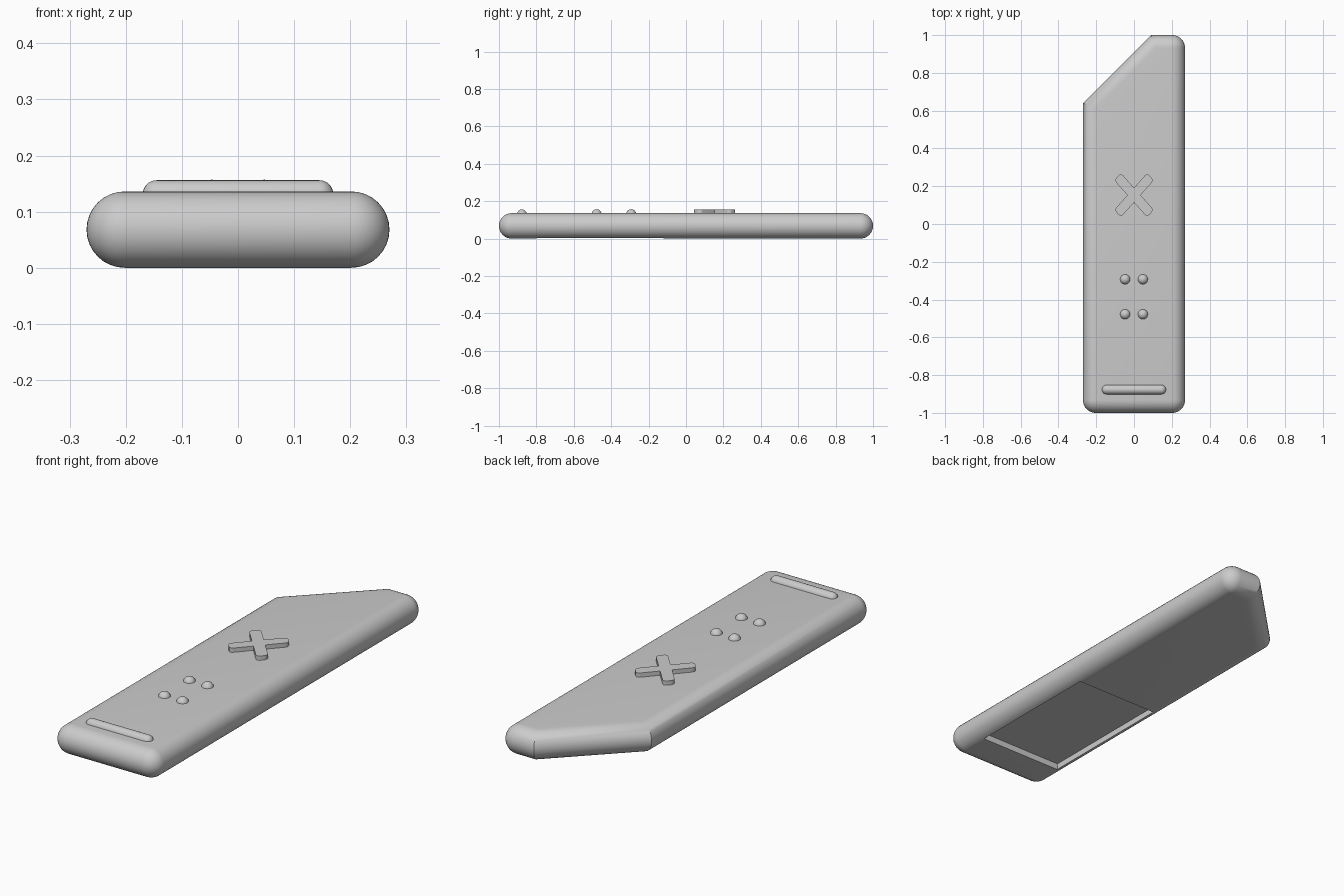
import bpy, bmesh, math
from mathutils import Vector, Matrix

if "Cube" in bpy.data.objects:
    bpy.data.objects.remove(bpy.data.objects["Cube"])

plastic = bpy.data.materials.new("grey_plastic")
plastic.use_nodes = True
GREY = (0.6, 0.6, 0.6, 1)
plastic.diffuse_color = GREY
plastic.node_tree.nodes["Principled BSDF"].inputs["Base Color"].default_value = GREY


def finish(bm, name):
    bmesh.ops.recalc_face_normals(bm, faces=bm.faces)
    mesh = bpy.data.meshes.new(name)
    bm.to_mesh(mesh)
    bm.free()
    mesh.materials.append(plastic)
    obj = bpy.data.objects.new(name, mesh)
    bpy.context.collection.objects.link(obj)
    return obj


def smooth(obj):
    bpy.ops.object.select_all(action="DESELECT")
    obj.select_set(True)
    bpy.context.view_layer.objects.active = obj
    bpy.ops.object.shade_smooth_by_angle(angle=math.radians(30))


def rounded_slab(name, core, r, z, steps=16, corner=10):
    """Half-round edge of radius r around a counter-clockwise core outline.
    Each core point is (x, y, rounded); other corners are mitred."""
    pts = [Vector(p[:2]) for p in core]
    outline = []
    for i, p in enumerate(pts):
        a, b = p - pts[i - 1], pts[(i + 1) % len(pts)] - p
        start = math.atan2(-a.x, a.y)
        turn = (math.atan2(-b.x, b.y) - start) % math.tau
        if core[i][2]:
            for k in range(corner + 1):
                t = start + turn * k / corner
                outline.append((p, Vector((math.cos(t), math.sin(t)))))
        else:
            t = start + turn / 2
            outline.append((p, Vector((math.cos(t), math.sin(t))) / math.cos(turn / 2)))
    bm = bmesh.new()
    rings = []
    for s in range(steps + 1):
        t = math.pi * (s / steps - 0.5)
        rho, h = r * math.cos(t), z + r * math.sin(t)
        rings.append([bm.verts.new((*(p + d * rho), h)) for p, d in outline])
    n = len(outline)
    for low, high in zip(rings, rings[1:]):
        for i in range(n):
            j = (i + 1) % n
            bm.faces.new((low[i], low[j], high[j], high[i]))
    if len(core) > 2:
        bm.faces.new(rings[0][::-1])
        bm.faces.new(rings[-1])
    bmesh.ops.remove_doubles(bm, verts=bm.verts, dist=1e-5)
    bmesh.ops.dissolve_degenerate(bm, edges=bm.edges, dist=1e-5)
    return finish(bm, name)


# Body: long slab with one corner cut off at 45 degrees
R, HALF, TOP = 0.068, 0.27, 0.136
x, y, m = HALF - R, 1 - R, R * math.tan(math.pi / 8)
body = rounded_slab("body", [
    (-x, -y, True), (x, -y, True), (x, y, True),
    (0.09 + m, y, False), (-x, 0.64 - m, False)], R, R)

# Battery recess in the underside
bm = bmesh.new()
bmesh.ops.create_cube(bm, size=1, matrix=Matrix.Translation((0, -0.46, 0))
                      @ Matrix.Diagonal((0.434, 0.68, 0.06, 1)))
cutter = finish(bm, "recess_cutter")
cutter.hide_render = True
cut = body.modifiers.new("recess", "BOOLEAN")
cut.operation, cut.solver, cut.object = "DIFFERENCE", "EXACT", cutter
bpy.context.view_layer.objects.active = body
bpy.ops.object.modifier_apply(modifier=cut.name)
bpy.data.objects.remove(cutter)
smooth(body)

# Long bar button near the front
smooth(rounded_slab("bar_button", [(-0.145, -0.877, True), (0.145, -0.877, True)],
                    0.025, TOP - 0.005))

# Four domed buttons
for side, bx in (("right", -0.047), ("left", 0.047)):
    for row, by in (("front", -0.478), ("back", -0.293)):
        bm = bmesh.new()
        bmesh.ops.create_uvsphere(bm, u_segments=24, v_segments=14, radius=0.027,
                                  matrix=Matrix.Translation((bx, by, TOP - 0.006)))
        smooth(finish(bm, f"{row}_{side}_button"))

# Diagonal direction pad: a slightly tall cross with rounded arm corners
L, W = 0.13, 0.026
center = Vector((0, 0.153, TOP - 0.02))
bm = bmesh.new()
cross = []
for k in range(4):
    turn = Matrix.Rotation(math.pi / 4 + k * math.pi / 2, 3, "Z")
    for px, py in ((L, -W), (L, W), (W, W)):
        p = turn @ Vector((px, py, 0))
        cross.append(bm.verts.new(center + p * Vector((0.95, 1.06, 1))))
base = bm.faces.new(cross)
ext = bmesh.ops.extrude_face_region(bm, geom=[base])
bmesh.ops.translate(bm, vec=(0, 0, 0.04),
                    verts=[v for v in ext["geom"] if isinstance(v, bmesh.types.BMVert)])
corners = [e for e in bm.edges
           if abs(e.verts[0].co.z - e.verts[1].co.z) > 0.01
           and (e.verts[0].co.xy - center.xy).length > 0.1]
bmesh.ops.bevel(bm, geom=corners, offset=0.018, segments=6, profile=0.5, affect="EDGES")
smooth(finish(bm, "direction_pad"))
